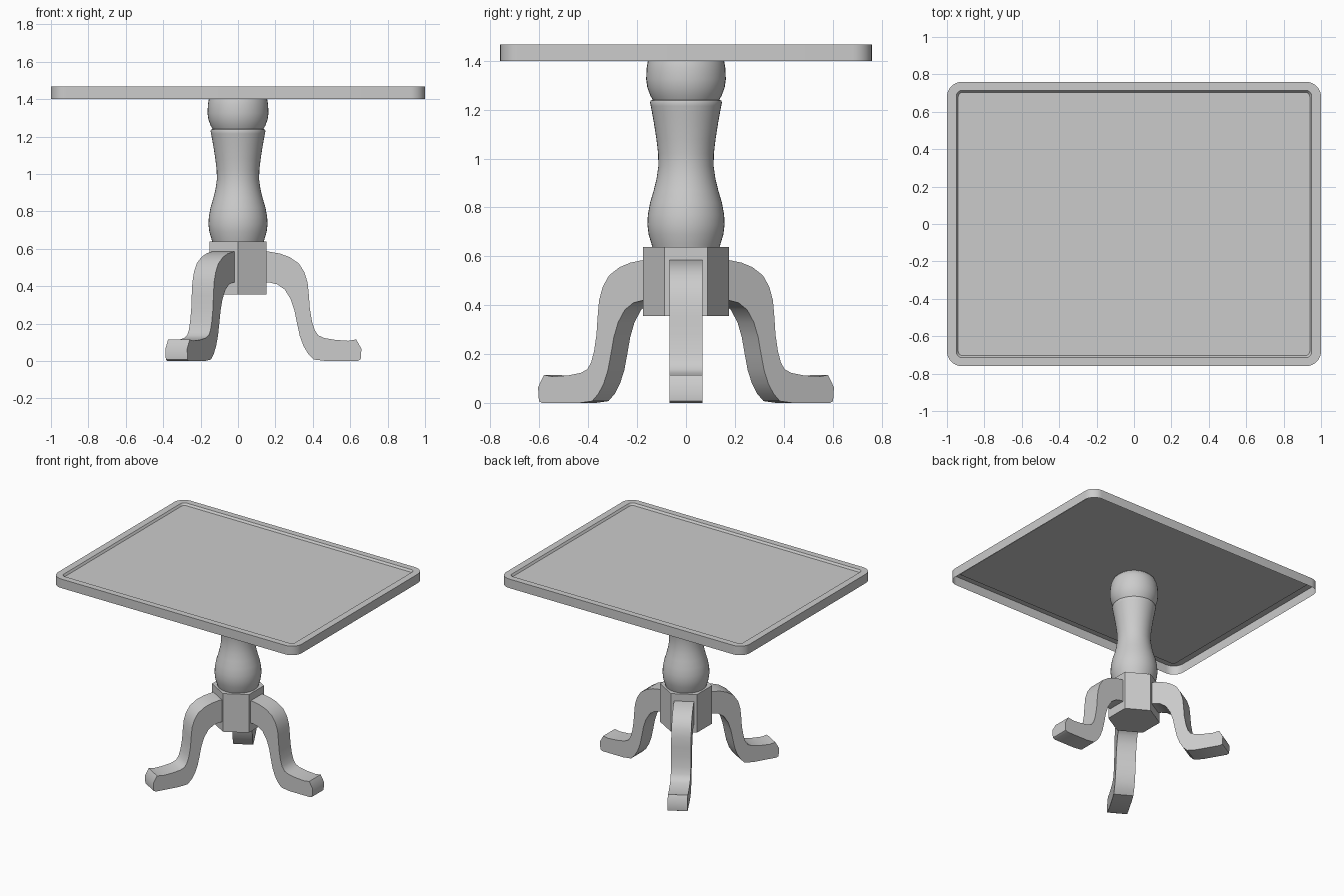
import bpy, bmesh, math
from mathutils import Matrix

if "Cube" in bpy.data.objects:
    bpy.data.objects.remove(bpy.data.objects["Cube"])


def finish(name, bm, angle=35):
    bmesh.ops.recalc_face_normals(bm, faces=bm.faces[:])
    me = bpy.data.meshes.new(name)
    bm.to_mesh(me)
    bm.free()
    ob = bpy.data.objects.new(name, me)
    bpy.context.collection.objects.link(ob)
    bpy.ops.object.select_all(action='DESELECT')
    ob.select_set(True)
    bpy.context.view_layer.objects.active = ob
    bpy.ops.object.shade_smooth_by_angle(angle=math.radians(angle))
    return ob


def rounded_loop(bm, hx, hy, r, z, n=8):
    verts = []
    for k, (sx, sy) in enumerate([(1, 1), (-1, 1), (-1, -1), (1, -1)]):
        for i in range(n + 1):
            a = math.pi / 2 * (k + i / n)
            verts.append(bm.verts.new((sx * (hx - r) + r * math.cos(a),
                                       sy * (hy - r) + r * math.sin(a), z)))
    return verts


def bridge(bm, a, b):
    n = len(a)
    for i in range(n):
        bm.faces.new((a[i], a[(i + 1) % n], b[(i + 1) % n], b[i]))


# Tabletop: shell open underneath, raised rim, slightly sunken panel
bm = bmesh.new()
loops = [rounded_loop(bm, *p) for p in [
    (1.0, 0.76, 0.08, 1.40), (1.0, 0.76, 0.08, 1.467),
    (0.95, 0.714, 0.03, 1.467), (0.94, 0.704, 0.025, 1.452)]]
for a, b in zip(loops, loops[1:]):
    bridge(bm, a, b)
bm.faces.new(loops[-1])
top = finish("tabletop", bm)
# recalculated normals of the open shell must face up and out
if max(top.data.polygons, key=lambda p: p.area).normal.z < 0:
    top.data.flip_normals()

# Turned column
profile = [(0.135, 0.63), (0.141, 0.65), (0.153, 0.69), (0.158, 0.73), (0.156, 0.77),
           (0.147, 0.82), (0.132, 0.87), (0.120, 0.92), (0.113, 0.97), (0.114, 1.02),
           (0.121, 1.08), (0.132, 1.15), (0.144, 1.215), (0.147, 1.23), (0.144, 1.238),
           (0.136, 1.24), (0.146, 1.258), (0.158, 1.29), (0.163, 1.325), (0.161, 1.37),
           (0.155, 1.405), (0.142, 1.435), (0.125, 1.451)]
bm = bmesh.new()
N = 40
rings = [[bm.verts.new((r * math.cos(2 * math.pi * i / N), r * math.sin(2 * math.pi * i / N), z))
          for i in range(N)] for r, z in profile]
for a, b in zip(rings, rings[1:]):
    bridge(bm, a, b)
bm.faces.new(rings[0])
bm.faces.new(rings[-1])
finish("column", bm, 40)

# Hexagonal block the legs join to
bm = bmesh.new()
bmesh.ops.create_cone(bm, cap_ends=True, segments=6, radius1=0.175, radius2=0.175, depth=0.283,
                      matrix=Matrix.Translation((0, 0, 0.4975)) @ Matrix.Rotation(math.pi / 6, 4, 'Z'))
# keep corners on the y axis, flats facing x
if max(v.co.x for v in bm.verts) > 0.16:
    bmesh.ops.rotate(bm, verts=bm.verts[:], cent=(0, 0, 0), matrix=Matrix.Rotation(math.pi / 6, 3, 'Z'))
finish("hex_block", bm)

# Three curved legs, one side profile (radius, z) extruded and turned
leg = [(0.14, 0.586), (0.17, 0.584), (0.225, 0.574), (0.275, 0.556), (0.325, 0.522),
       (0.355, 0.475), (0.372, 0.42), (0.379, 0.35), (0.384, 0.28), (0.396, 0.21),
       (0.41, 0.165), (0.428, 0.138), (0.46, 0.123), (0.52, 0.113), (0.59, 0.108),
       (0.632, 0.115), (0.66, 0.065), (0.656, 0.008), (0.64, 0.0), (0.47, 0.0), (0.405, 0.008),
       (0.375, 0.038), (0.35, 0.08), (0.33, 0.135), (0.316, 0.2), (0.302, 0.27),
       (0.282, 0.33), (0.25, 0.382), (0.21, 0.41), (0.17, 0.419), (0.14, 0.42)]
for k in range(3):
    bm = bmesh.new()
    sides = [[bm.verts.new((x, y, z)) for x, z in leg] for y in (-0.067, 0.067)]
    bridge(bm, *sides)
    for s in sides:
        bm.faces.new(s)
    bmesh.ops.rotate(bm, verts=bm.verts[:], cent=(0, 0, 0),
                     matrix=Matrix.Rotation(k * 2 * math.pi / 3, 3, 'Z'))
    finish(f"leg_{k + 1}", bm)
